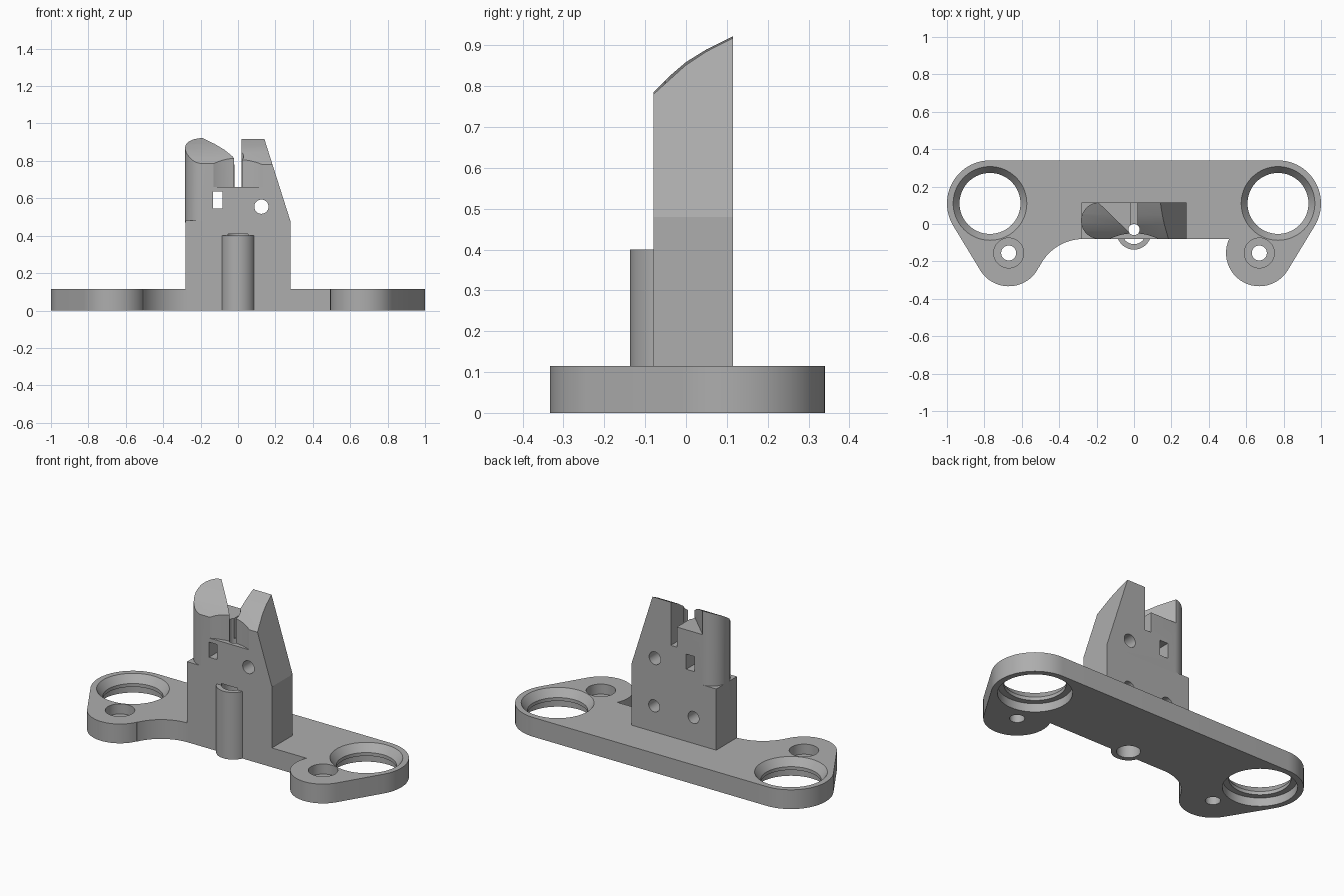
import bpy, bmesh, math
from mathutils import Vector

cube = bpy.data.objects.get("Cube")
if cube:
    bpy.data.objects.remove(cube, do_unlink=True)

grey = bpy.data.materials.new("plain grey")
grey.use_nodes = True
GREY = (0.42, 0.42, 0.42, 1)
grey.diffuse_color = GREY
grey.node_tree.nodes["Principled BSDF"].inputs["Base Color"].default_value = GREY


def arc(cx, cy, r, a0, a1, n=24):
    steps = [math.radians(a0 + (a1 - a0) * i / n) for i in range(n + 1)]
    return [(cx + r * math.cos(a), cy + r * math.sin(a)) for a in steps]


def place(axis, u, v, w):
    """Put a profile point (u, v) at depth w along the given axis."""
    return {"x": (w, u, v), "y": (u, w, v), "z": (u, v, w)}[axis]


def add(name, bm):
    bmesh.ops.recalc_face_normals(bm, faces=bm.faces)
    mesh = bpy.data.meshes.new(name)
    bm.to_mesh(mesh)
    bm.free()
    mesh.materials.append(grey)
    ob = bpy.data.objects.new(name, mesh)
    bpy.context.collection.objects.link(ob)
    return ob


def prism(name, pts, axis, lo, hi):
    bm = bmesh.new()
    face = bm.faces.new([bm.verts.new(place(axis, u, v, lo)) for u, v in pts])
    out = bmesh.ops.extrude_face_region(bm, geom=[face])
    move = Vector(place(axis, 0, 0, hi - lo))
    verts = [g for g in out["geom"] if isinstance(g, bmesh.types.BMVert)]
    bmesh.ops.translate(bm, verts=verts, vec=move)
    return add(name, bm)


def box(name, x0, x1, y0, y1, z0, z1):
    return prism(name, [(x0, y0), (x1, y0), (x1, y1), (x0, y1)], "z", z0, z1)


def rod(name, u, v, r, axis, lo, hi, n=48):
    return prism(name, arc(u, v, r, 0, 360, n)[:-1], axis, lo, hi)


def turned(name, cx, cy, rings):
    """Stack of (radius, z) rings closed at both ends."""
    bm = bmesh.new()
    loops = [[bm.verts.new((x, y, z)) for x, y in arc(cx, cy, r, 0, 360, 64)[:-1]]
             for r, z in rings]
    bm.faces.new(loops[0])
    bm.faces.new(loops[-1])
    for a, b in zip(loops, loops[1:]):
        for i in range(len(a)):
            j = (i + 1) % len(a)
            bm.faces.new((a[i], a[j], b[j], b[i]))
    return add(name, bm)


def boolean(target, tool, op="DIFFERENCE"):
    tool.hide_render = True
    mod = target.modifiers.new(tool.name, "BOOLEAN")
    mod.operation, mod.object, mod.solver = op, tool, "EXACT"
    bpy.context.view_layer.objects.active = target
    bpy.ops.object.modifier_apply(modifier=mod.name)
    bpy.data.objects.remove(tool, do_unlink=True)


FRONT, BACK, TOP = -0.08, 0.115, 0.115
EYE, LUG = (0.77, 0.11), (0.67, -0.155)

# Base plate with two large eyes, two lugs and a fillet on one side
outline = (arc(*LUG, 0.178, 155, 329) + arc(*EYE, 0.23, -31, 90)
           + arc(-EYE[0], EYE[1], 0.23, 90, 211)
           + arc(-LUG[0], LUG[1], 0.178, 211, 335)
           + arc(-0.27, FRONT - 0.261, 0.261, 155, 90) + [(0.5, FRONT)])
bracket = prism("bracket", outline, "z", 0, TOP)

# Tower: square block below, rounded on one edge above
boolean(bracket, box("block", -0.28, 0.28, FRONT, BACK, 0.02, 0.48), "UNION")
mid, half = (FRONT + BACK) / 2, (BACK - FRONT) / 2
plan = arc(half - 0.283, mid, half, 90, 270) + [(0.28, FRONT), (0.28, BACK)]
prongs = prism("prongs", plan, "z", 0.47, 0.925)

# Sloping flank, curved prong tops, diagonal step
boolean(prongs, prism("flank_cut", [(0.286, 0.46), (0.4, 0.46), (0.4, 1.1), (0.083, 1.1)],
                      "y", -0.3, 0.3))
boolean(prongs, prism("right_top_cut", [(-0.2, 0.74), (-0.1, 0.762), (FRONT, 0.785),
                      (-0.04, 0.825), (0, 0.859), (0.05, 0.89), (BACK, 0.922),
                      (0.13, 0.925), (0.13, 1.1), (-0.2, 1.1)], "x", -0.4, 0))
boolean(prongs, prism("left_top_cut", [(-0.1, 0.762), (FRONT, 0.78), (0, 0.852),
                      (0.05, 0.885), (BACK, 0.918), (0.13, 0.92), (0.13, 1.1),
                      (-0.1, 1.1)], "x", 0, 0.4))
boolean(prongs, prism("step_cut", [(-0.21, 0.134), (0, -0.07), (0, 0.134)], "z", 0.78, 1.1))

# Slot between the prongs and shallow scoop in the front
boolean(prongs, box("slot_cut", -0.02, 0.02, -0.2, 0.2, 0.66, 1.1))
boolean(prongs, rod("scoop_cut", 0, -0.347, 0.297, "z", 0.66, 1.1, 128))
boolean(bracket, prongs, "UNION")

# Front boss with its bore and the narrow channel above
boolean(bracket, rod("boss", 0, -0.045, 0.092, "z", 0, 0.4), "UNION")
boolean(bracket, rod("bore_cut", 0, -0.045, 0.063, "z", -0.1, 0.41))
boolean(bracket, rod("channel_cut", 0, -0.03, 0.03, "z", 0.3, 1.1))

# Window, cross hole and blind holes in the back
boolean(bracket, box("window_cut", -0.135, -0.082, -0.2, 0.2, 0.545, 0.635))
boolean(bracket, rod("cross_hole_cut", 0.125, 0.555, 0.038, "y", -0.2, 0.2))
for x in (-0.13, 0.13):
    boolean(bracket, rod("blind_hole_cut", x, 0.27, 0.036, "y", 0.02, 0.2))

# Eyes with tapered rim and rear recess; counterbored lugs
for s in (-1, 1):
    boolean(bracket, turned("eye_cut", s * EYE[0], EYE[1],
            [(0.197, -0.05), (0.197, 0.05), (0.163, 0.05), (0.163, 0.07),
             (0.197, TOP), (0.21, TOP + 0.017)]))
    boolean(bracket, turned("lug_cut", s * LUG[0], LUG[1],
            [(0.04, -0.05), (0.04, 0.055), (0.08, 0.055), (0.08, 0.2)]))

bpy.ops.object.select_all(action="DESELECT")
bracket.select_set(True)
bpy.context.view_layer.objects.active = bracket
bpy.ops.object.shade_smooth_by_angle(angle=math.radians(25))
